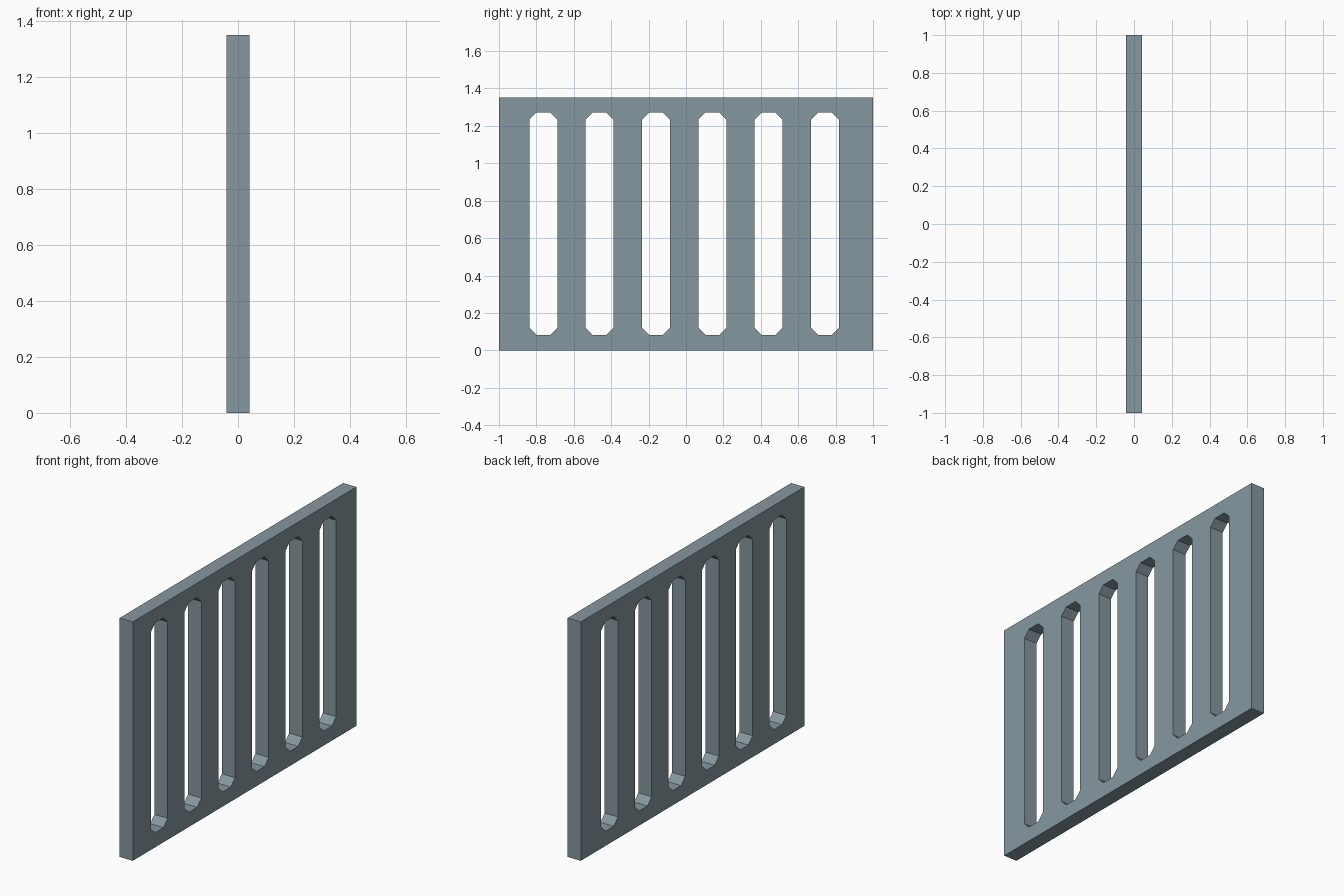
import bpy
import bmesh

if "Cube" in bpy.data.objects:
    bpy.data.objects.remove(bpy.data.objects["Cube"])

HEIGHT, THICK = 1.352, 0.083
SLOT_W, SLOT_Z0, SLOT_Z1, CHAMFER = 0.150, 0.083, 1.271, 0.038
SLOT_COUNT, FIRST_SLOT, PITCH = 6, -0.763, 0.3012


def add_loop(bm, points):
    verts = [bm.verts.new((0, y, z)) for y, z in points]
    for a, b in zip(verts, verts[1:] + verts[:1]):
        bm.edges.new((a, b))


def slot_profile(cy):
    y0, y1, c = cy - SLOT_W / 2, cy + SLOT_W / 2, CHAMFER
    z0, z1 = SLOT_Z0, SLOT_Z1
    return [(y0 + c, z0), (y1 - c, z0), (y1, z0 + c), (y1, z1 - c),
            (y1 - c, z1), (y0 + c, z1), (y0, z1 - c), (y0, z0 + c)]


# Panel outline with a row of chamfered slots
bm = bmesh.new()
add_loop(bm, [(-1, 0), (1, 0), (1, HEIGHT), (-1, HEIGHT)])
for i in range(SLOT_COUNT):
    add_loop(bm, slot_profile(FIRST_SLOT + i * PITCH))
bmesh.ops.triangle_fill(bm, edges=bm.edges[:], use_beauty=True, normal=(1, 0, 0))
bmesh.ops.recalc_face_normals(bm, faces=bm.faces[:])

mesh = bpy.data.meshes.new("slotted_panel")
bm.to_mesh(mesh)
bm.free()
panel = bpy.data.objects.new("slotted_panel", mesh)
bpy.context.collection.objects.link(panel)

# Blue-grey paint
paint = bpy.data.materials.new("blue_grey")
paint.diffuse_color = (0.24, 0.31, 0.35, 1)
paint.use_nodes = True
paint.node_tree.nodes["Principled BSDF"].inputs["Base Color"].default_value = paint.diffuse_color
mesh.materials.append(paint)

# Panel thickness, centred on x = 0
solid = panel.modifiers.new("thickness", 'SOLIDIFY')
solid.thickness = THICK
solid.offset = 0
